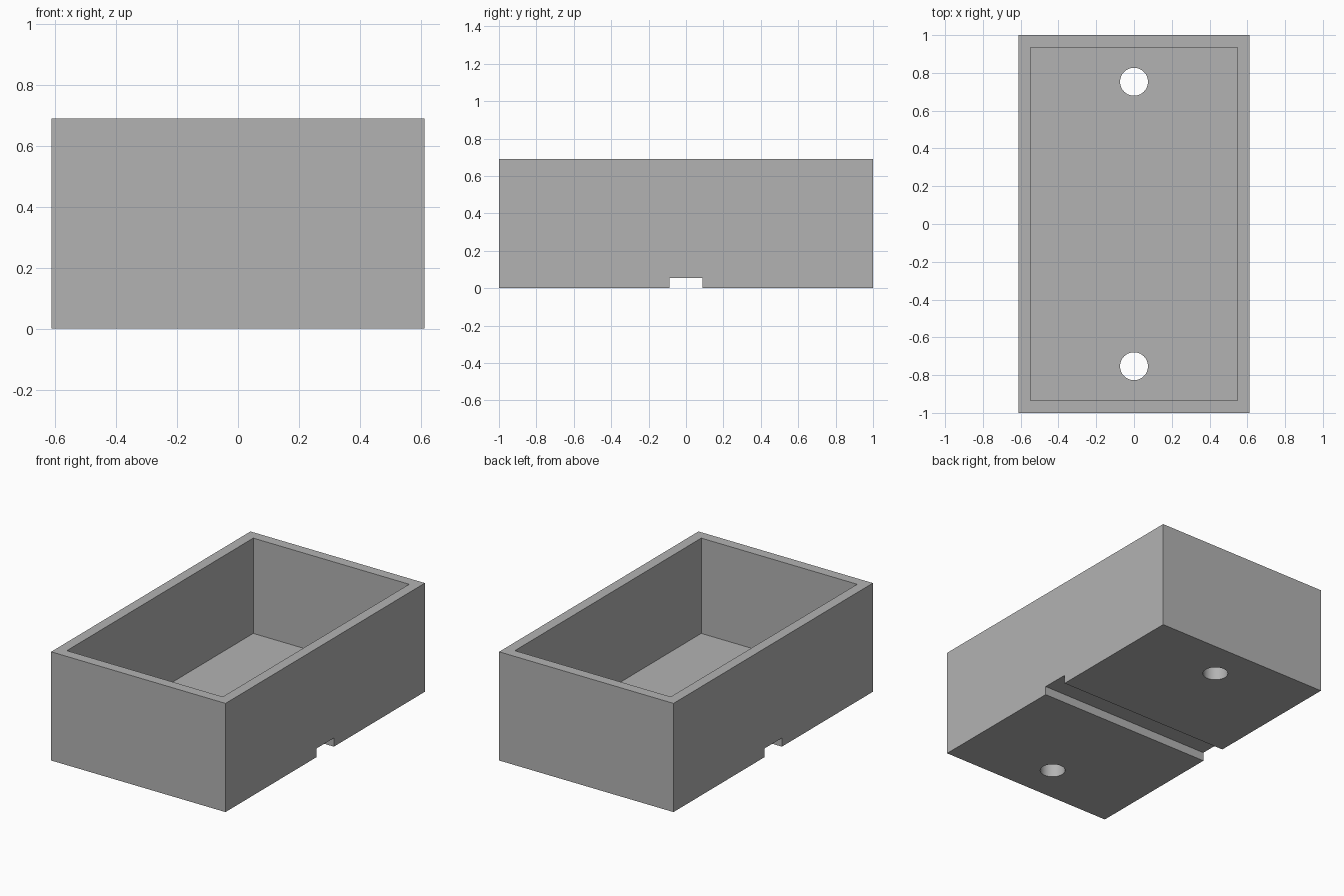
import bpy
import math

default = bpy.data.objects.get("Cube")
if default:
    bpy.data.objects.remove(default, do_unlink=True)

WIDTH, LENGTH, HEIGHT = 1.225, 2.0, 0.69
WALL, FLOOR = 0.065, 0.085
SLOT_WIDTH, SLOT_DEPTH = 0.175, 0.055
HOLE_RADIUS, HOLE_Y = 0.074, 0.753
OVER = 0.1  # overshoot of the cutters

grey = bpy.data.materials.new("plain grey")
grey.use_nodes = True
colour = (0.45, 0.45, 0.45, 1)
grey.diffuse_color = colour
grey.node_tree.nodes["Principled BSDF"].inputs["Base Color"].default_value = colour


def box(name, size, bottom):
    bpy.ops.mesh.primitive_cube_add(size=1, location=(0, 0, bottom + size[2] / 2))
    obj = bpy.context.object
    obj.name = name
    obj.scale = size
    bpy.ops.object.transform_apply(location=True, rotation=False, scale=True)
    return obj


def cut(target, cutter):
    cutter.hide_render = True
    mod = target.modifiers.new(cutter.name, "BOOLEAN")
    mod.operation = "DIFFERENCE"
    mod.solver = "EXACT"
    mod.object = cutter
    bpy.context.view_layer.objects.active = target
    bpy.ops.object.modifier_apply(modifier=mod.name)
    bpy.data.objects.remove(cutter, do_unlink=True)


# Open box with a solid floor
tray = box("open_box", (WIDTH, LENGTH, HEIGHT), 0)
tray.data.materials.append(grey)
cut(tray, box("cavity", (WIDTH - 2 * WALL, LENGTH - 2 * WALL, HEIGHT), FLOOR))

# Slot across the underside
cut(tray, box("slot", (WIDTH + OVER, SLOT_WIDTH, SLOT_DEPTH + OVER), -OVER))

# Round screw holes through the floor
for side in (-1, 1):
    bpy.ops.mesh.primitive_cylinder_add(
        vertices=64, radius=HOLE_RADIUS, depth=4 * OVER,
        location=(0, side * HOLE_Y, 0))
    hole = bpy.context.object
    hole.name = "screw_hole"
    cut(tray, hole)

# Smooth the holes while keeping every edge sharp
bpy.ops.object.select_all(action="DESELECT")
tray.select_set(True)
bpy.context.view_layer.objects.active = tray
bpy.ops.object.shade_smooth_by_angle(angle=math.radians(30))
